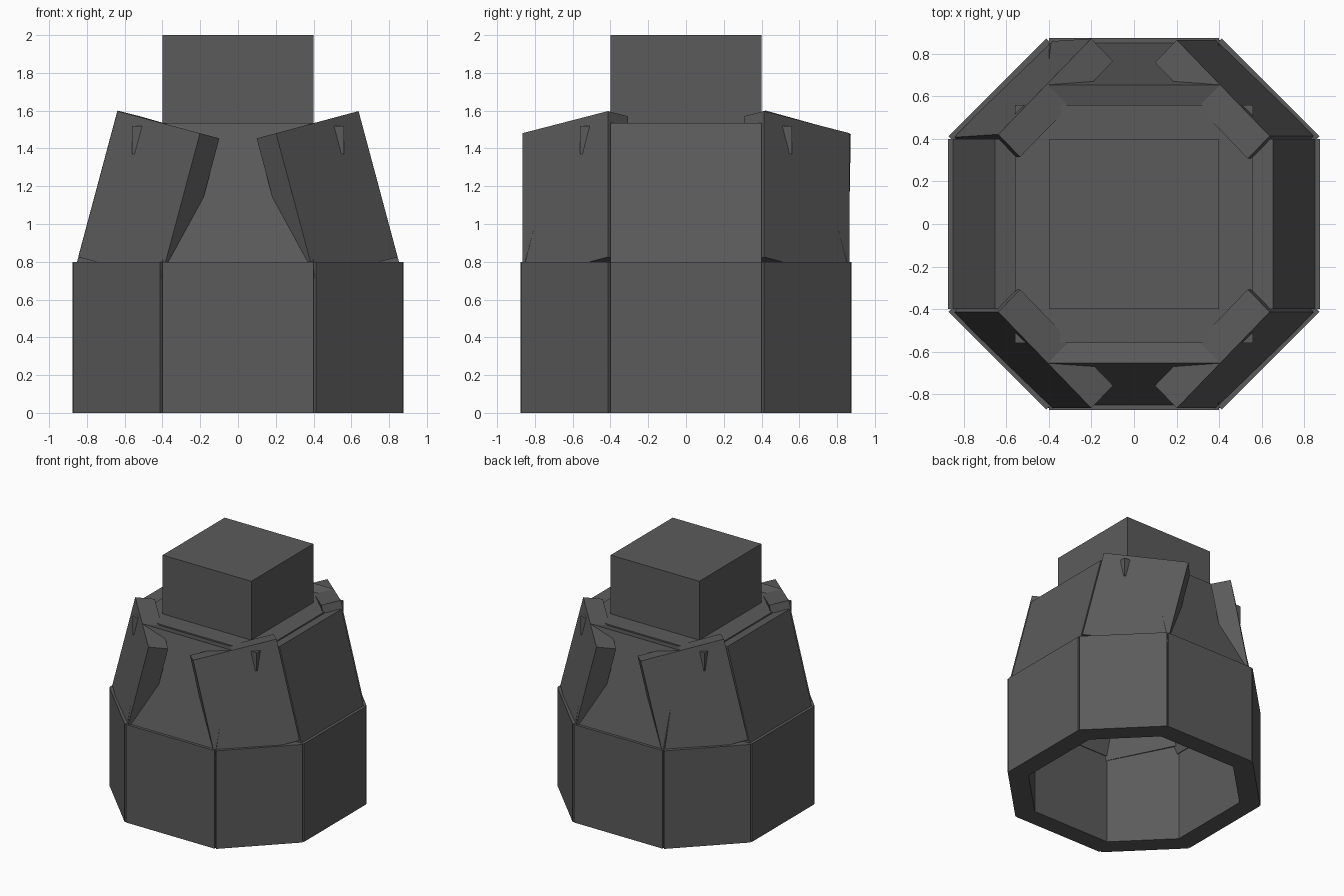
import bpy, bmesh, math
from mathutils import Matrix, Vector

if "Cube" in bpy.data.objects:
    bpy.data.objects.remove(bpy.data.objects["Cube"])

grey = bpy.data.materials.new("dark grey")
grey.diffuse_color = (0.105, 0.105, 0.105, 1)
grey.use_nodes = True
grey.node_tree.nodes["Principled BSDF"].inputs["Base Color"].default_value = grey.diffuse_color


def box(name, size, centre, rot=Matrix.Identity(4)):
    """Box of a given size, rotated about its centre."""
    bm = bmesh.new()
    bmesh.ops.create_cube(bm, size=1, matrix=Matrix.Diagonal((*size, 1)))
    mesh = bpy.data.meshes.new(name)
    bm.to_mesh(mesh)
    bm.free()
    mesh.materials.append(grey)
    ob = bpy.data.objects.new(name, mesh)
    ob.matrix_world = Matrix.Translation(centre) @ rot
    bpy.context.collection.objects.link(ob)
    return ob


def rot(deg, axis):
    return Matrix.Rotation(math.radians(deg), 4, axis)


T, H = 0.15, 0.8      # panel thickness and height
TILT = 15             # lean of the upper panels

for i in range(4):
    turn = rot(90 * i, 'Z')
    # straight wall and the inward-leaning panel above it
    box("lower_wall", (0.8, T, H), turn @ Vector((0, -0.875 + T / 2, 0.4)), turn)
    lean = rot(-TILT, 'X')
    mid_outer = Vector((0, -0.7585, 1.149))
    centre = mid_outer + lean @ Vector((0, T / 2, 0))
    box("upper_panel", (0.8, T, H), turn @ centre, turn @ lean)
    # diagonal corner wall
    diag = rot(90 * i + 45, 'Z')
    box("corner_wall", (0.65, T, H), diag @ Vector((0, -0.909 + T / 2, 0.4)), diag)

# diagonal upper panels all lean sideways, towards x = 0
for sx in (-1, 1):
    for sy in (-1, 1):
        lean = rot(-TILT * sx, 'Y') @ rot(45 * sx * sy, 'Z')
        if sx < 0 < sy:
            lean = rot(-1, 'X') @ lean
        box("upper_corner_panel", (T, 0.64, H), (0.472 * sx, 0.587 * sy, 1.139), lean)

# roof plate and head block
box("roof_plate", (1.12, 1.12, 0.15), (0, 0, 1.445))
box("head_block", (0.8, 0.8, 0.8), (0, 0, 1.6))
